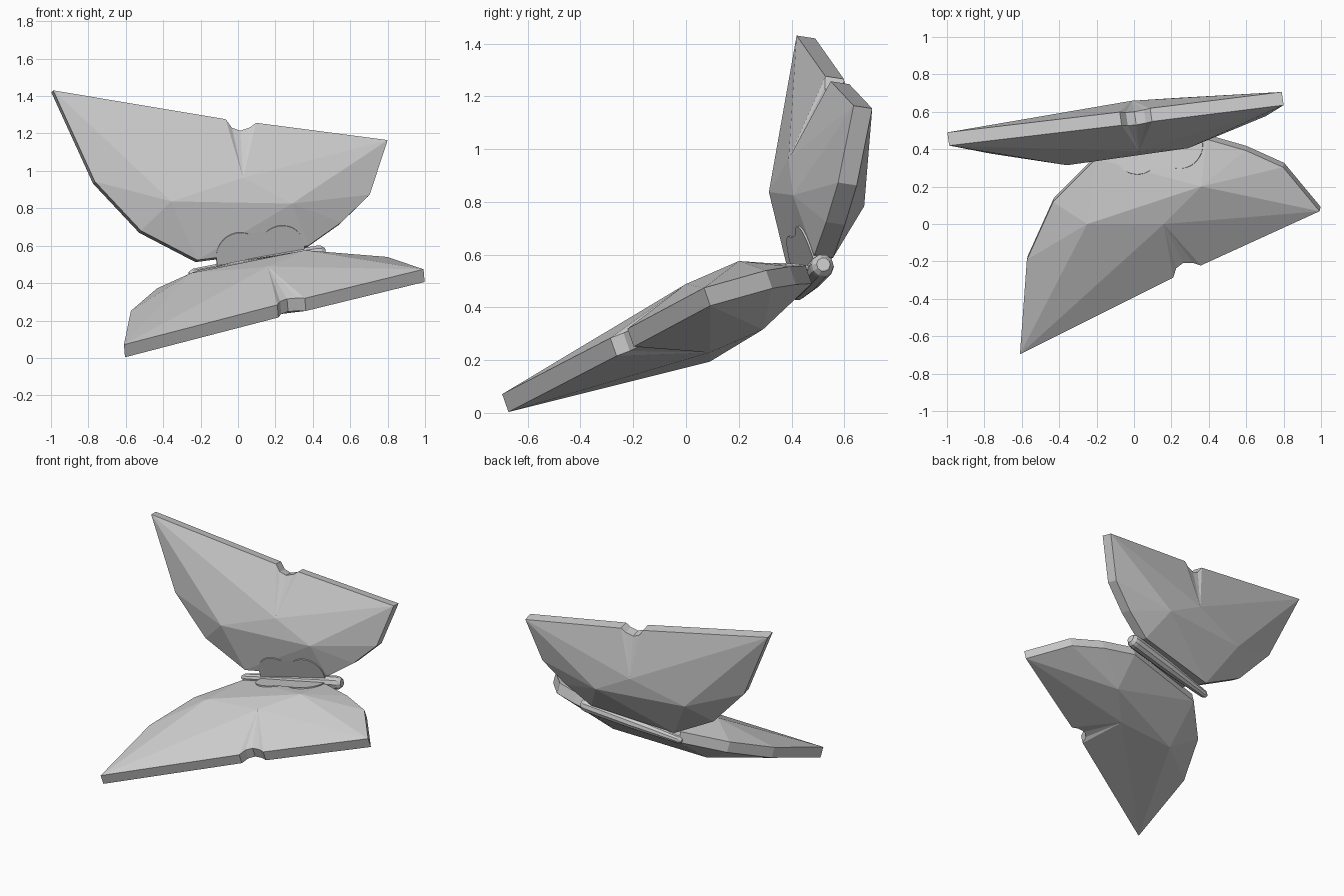
import bpy, bmesh, math
from mathutils import Vector, Matrix

if "Cube" in bpy.data.objects:
    bpy.data.objects.remove(bpy.data.objects["Cube"])

# Symmetry plane between the two wings, body axis, and wing plate plane
N = Vector((-0.21, 0.62, 0.755)).normalized()
PLANE_D = 0.649
AXIS = Vector((0.72, 0.10, 0.113)).normalized()
CENTRE = Vector((0.10, 0.47, 0.505))
WING_N = Vector((-0.079, -0.33, 0.941)).normalized()
WING_D = 0.309


def reflect(p):
    return p - 2 * (p.dot(N) - PLANE_D) * N


def make_object(name, verts, faces):
    bm = bmesh.new()
    vs = [bm.verts.new(v) for v in verts]
    for f in faces:
        bm.faces.new([vs[i] for i in f])
    bmesh.ops.recalc_face_normals(bm, faces=bm.faces)
    mesh = bpy.data.meshes.new(name)
    bm.to_mesh(mesh)
    bm.free()
    obj = bpy.data.objects.new(name, mesh)
    bpy.context.collection.objects.link(obj)
    return obj


def make_pair(name, verts, faces):
    make_object("lower_" + name, verts, faces)
    make_object("upper_" + name, [reflect(v) for v in verts], faces)


def on_wing(x, y, offset):
    z = (WING_D - WING_N.x * x - WING_N.y * y) / WING_N.z
    return Vector((x, y, z)) + WING_N * offset


# Wings: notched rim outline (seen from above) and three raised plateau points
A, B, C = 'A', 'B', 'C'
rim = [  # x, y, plateau point joined to the edge that starts here
    (-0.607, -0.685, A), (0.213, -0.275, A), (0.228, -0.225, A),
    (0.265, -0.197, A), (0.32, -0.197, A), (0.36, -0.21, A),
    (0.995, 0.08, C), (0.80, 0.315, C), (0.60, 0.405, C), (0.39, 0.465, C),
    (-0.20, 0.36, B), (-0.43, 0.13, B), (-0.57, -0.18, B)]
plateau = {A: (0.17, 0.045), B: (-0.24, 0.045), C: (0.37, 0.246)}
n = len(rim)
verts, faces = [], []
for side in (1, -1):
    base = len(verts)
    verts += [on_wing(x, y, side * 0.036) for x, y, _ in rim]
    verts += [on_wing(x, y, side * 0.138) for x, y in plateau.values()]
    hub = {k: base + n + i for i, k in enumerate(plateau)}
    faces.append([hub[A], hub[B], hub[C]])
    for i in range(n):
        j = (i + 1) % n
        h, h_next = hub[rim[i][2]], hub[rim[j][2]]
        faces.append([base + i, base + j, h])
        if h != h_next:
            faces.append([base + j, h_next, h])
for i in range(n):
    j = (i + 1) % n
    faces.append([i, j, j + n + 3, i + n + 3])
make_pair("wing", verts, faces)

# Thin two-lobed leaves between the wings
b = AXIS.cross(N).normalized()
if b.z < 0:
    b = -b
out = (0.84 * b - 0.54 * N).normalized()
leaf_n = AXIS.cross(out).normalized()
outline = [(-0.215, 0.0)]
for cx, start, end in ((-0.09, 180, 23), (0.14, 157, 0)):
    for k in range(17):
        t = math.radians(start + (end - start) * k / 16)
        outline.append((cx + 0.125 * math.cos(t), 0.07 + 0.125 * math.sin(t)))
outline.append((0.265, 0.0))
n = len(outline)
verts = [CENTRE + AXIS * u + out * v + leaf_n * s
         for s in (-0.008, 0.008) for u, v in outline]
faces = [list(range(n)), list(range(n, 2 * n))]
faces += [[i, (i + 1) % n, (i + 1) % n + n, i + n] for i in range(n)]
make_pair("leaf", verts, faces)

# Slim body along the hinge, with bevelled ends
profile = [(-0.37, 0.012), (-0.345, 0.026), (0.0, 0.042), (0.33, 0.046),
           (0.355, 0.042), (0.375, 0.026)]
S = 10
verts = [CENTRE + AXIS * u + (b * math.cos(k * math.tau / S)
                              + N * math.sin(k * math.tau / S)) * r
         for u, r in profile for k in range(S)]
faces = [list(range(S)), list(range(len(verts) - S, len(verts)))]
for i in range(len(profile) - 1):
    for k in range(S):
        a0, a1 = i * S + k, i * S + (k + 1) % S
        faces.append([a0, a1, a1 + S, a0 + S])
make_object("body", verts, faces)
